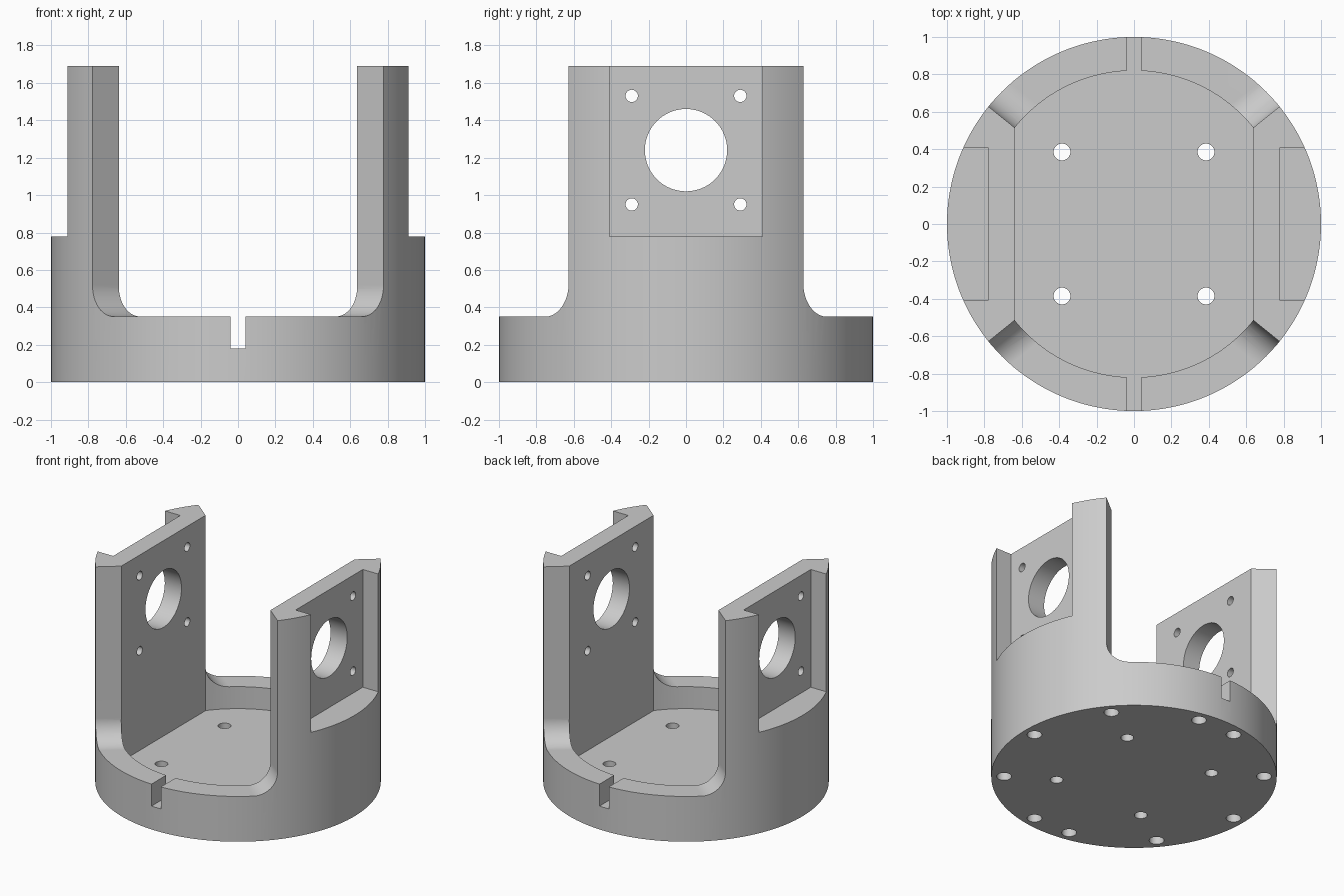
import bpy
import bmesh
from math import sin, cos, pi, radians, asin

if "Cube" in bpy.data.objects:
    bpy.data.objects.remove(bpy.data.objects["Cube"], do_unlink=True)

OUTER, INNER, TOP = 1.0, 0.82, 1.69
FLOOR, RIM = 0.18, 0.35

grey = bpy.data.materials.new("light_grey")
grey.use_nodes = True
colour = (0.6, 0.6, 0.6, 1)
grey.diffuse_color = colour
grey.node_tree.nodes["Principled BSDF"].inputs["Base Color"].default_value = colour


def arc(r, start, end, n, cx=0.0, cy=0.0):
    step = (end - start) / n
    return [(cx + r * cos(start + step * i), cy + r * sin(start + step * i)) for i in range(n + 1)]


def circle(r, cx=0.0, cy=0.0, n=32):
    return arc(r, 0, 2 * pi, n, cx, cy)[:-1]


def prism(name, outlines, lo, hi, place=lambda u, v, w: (u, v, w)):
    """Extrude closed outlines from lo to hi, mapped into space by place."""
    bm = bmesh.new()
    for pts in outlines:
        low = [bm.verts.new(place(u, v, lo)) for u, v in pts]
        high = [bm.verts.new(place(u, v, hi)) for u, v in pts]
        bm.faces.new(low)
        bm.faces.new(high)
        for i in range(len(pts)):
            j = (i + 1) % len(pts)
            bm.faces.new((low[i], low[j], high[j], high[i]))
    bmesh.ops.recalc_face_normals(bm, faces=bm.faces)
    mesh = bpy.data.meshes.new(name)
    bm.to_mesh(mesh)
    bm.free()
    obj = bpy.data.objects.new(name, mesh)
    obj.data.materials.append(grey)
    bpy.context.scene.collection.objects.link(obj)
    return obj


def cut(cutter):
    cutter.hide_render = True
    mod = housing.modifiers.new(cutter.name, "BOOLEAN")
    mod.operation = "DIFFERENCE"
    mod.solver = "EXACT"
    mod.object = cutter
    bpy.ops.object.modifier_apply(modifier=mod.name)
    bpy.data.objects.remove(cutter, do_unlink=True)


# Round housing blank
housing = prism("bracket_housing", [circle(OUTER, n=144)], 0, TOP)
bpy.ops.object.select_all(action="DESELECT")
bpy.context.view_layer.objects.active = housing
housing.select_set(True)

# Flat-sided cavity with a notch at front and back
notch = 0.04
quarter = arc(INNER, radians(39), pi / 2 - asin(notch / INNER), 20) + [(notch, 1.1)]
half = quarter + [(-x, y) for x, y in reversed(quarter)]
cut(prism("cavity_cutter", [half + [(-x, -y) for x, y in half]], FLOOR, 2))

# Filleted openings between the two upright arms
a, fillet = radians(38.9), 0.17
opening = arc(fillet, pi, 1.5 * pi, 12, fillet, RIM + fillet) + [(0.95, RIM), (0.95, 2), (0, 2)]
for sx in (1, -1):
    for sy in (1, -1):
        def along_radius(p, z, t):
            return (sx * (t * cos(a) - p * sin(a)), sy * (t * sin(a) + p * cos(a)), z)
        cut(prism("opening_cutter", [opening], 0.3, 1.1, along_radius))


# Flat mounting pockets on the outside of the arms
def along_x(y, z, x):
    return (x, y, z)


pocket = [(-0.41, 0.78), (0.41, 0.78), (0.41, 2), (-0.41, 2)]
for side in (1, -1):
    cut(prism("pocket_cutter", [pocket], side * 0.78, side * 1.1, along_x))

# Large bore and four screw holes through both arms
bores = [circle(0.22, 0, 1.24, 64)]
bores += [circle(0.033, y, z, 24) for y in (-0.29, 0.29) for z in (0.95, 1.53)]
cut(prism("bore_cutter", bores, -1.2, 1.2, along_x))

# Through holes in the floor
cut(prism("floor_hole_cutter",
          [circle(0.045, x, y) for x in (-0.385, 0.385) for y in (-0.385, 0.385)], -0.1, 0.5))

# Blind holes around the underside
rim_holes = [circle(0.052, 0.91 * cos(radians(d + turn)), 0.91 * sin(radians(d + turn)))
             for d in (0, 40, 80, 100, 140) for turn in (0, 180)]
cut(prism("rim_hole_cutter", rim_holes, -0.1, 0.18))

# Smooth round walls, crisp edges
bpy.ops.object.shade_smooth_by_angle(angle=radians(25))
weighted = housing.modifiers.new("even_shading", "WEIGHTED_NORMAL")
weighted.keep_sharp = True
